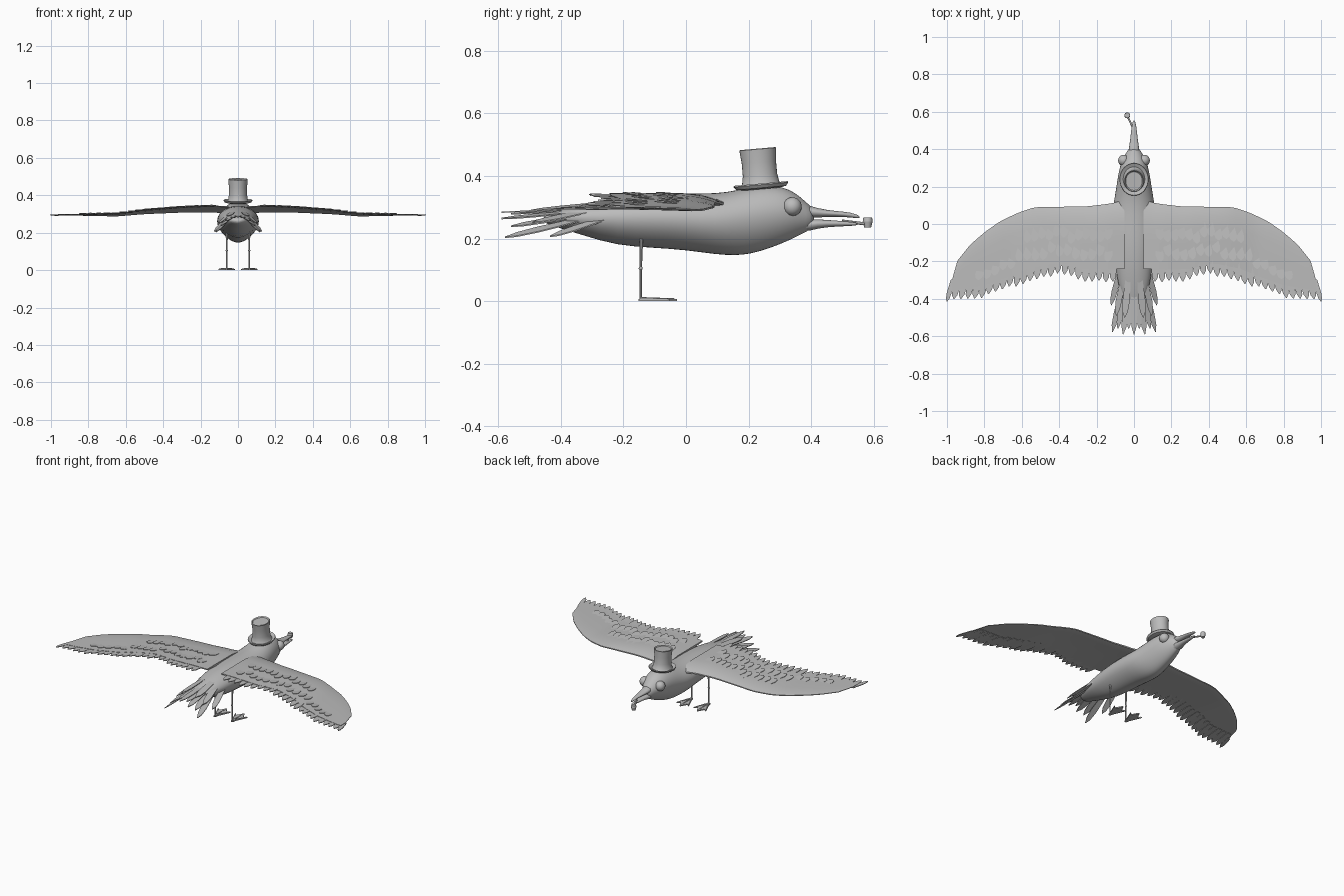
import bpy, bmesh, math, random
from mathutils import Vector, Matrix

if "Cube" in bpy.data.objects:
    bpy.data.objects.remove(bpy.data.objects["Cube"])

random.seed(4)
grey = bpy.data.materials.new("soft grey")
grey.diffuse_color = (0.5, 0.5, 0.5, 1)
grey.use_nodes = True
grey.node_tree.nodes["Principled BSDF"].inputs["Base Color"].default_value = grey.diffuse_color


def finish(name, bm, mirror=False, subsurf=0, angle=40):
    """Turn a bmesh into a named, smooth-shaded object."""
    bmesh.ops.recalc_face_normals(bm, faces=bm.faces)
    mesh = bpy.data.meshes.new(name)
    bm.to_mesh(mesh)
    bm.free()
    mesh.materials.append(grey)
    ob = bpy.data.objects.new(name, mesh)
    bpy.context.collection.objects.link(ob)
    bpy.ops.object.select_all(action='DESELECT')
    ob.select_set(True)
    bpy.context.view_layer.objects.active = ob
    bpy.ops.object.shade_smooth_by_angle(angle=math.radians(angle))
    if mirror:
        ob.modifiers.new("mirror", 'MIRROR').use_mirror_merge = False
    if subsurf:
        m = ob.modifiers.new("subsurf", 'SUBSURF')
        m.levels = m.render_levels = subsurf
    return ob


def interp(pts, x):
    """Piecewise linear lookup."""
    for (x0, y0), (x1, y1) in zip(pts, pts[1:]):
        if x <= x1:
            return y0 + (y1 - y0) * max(0, (x - x0) / (x1 - x0))
    return pts[-1][1]


def skin(bm, rings):
    """Bridge closed rings of points and cap both ends."""
    vs = [[bm.verts.new(p) for p in r] for r in rings]
    n = len(vs[0])
    for a, b in zip(vs, vs[1:]):
        for i in range(n):
            bm.faces.new((a[i], a[(i + 1) % n], b[(i + 1) % n], b[i]))
    bm.faces.new(vs[0])
    bm.faces.new(vs[-1])


def loft(name, sections, n=20, keel=0.0):
    """Sections are (y, bottom, top, half width)."""
    rings = []
    for y, zb, zt, w in sections:
        mid = zb + (zt - zb) * 0.55
        ring = []
        for i in range(n):
            a = 2 * math.pi * i / n
            c, s = math.cos(a), math.sin(a)
            if s < 0:
                c *= 1 - keel * s * s
            ring.append((w * c, y, mid + s * ((zt - mid) if s > 0 else (mid - zb))))
        rings.append(ring)
    bm = bmesh.new()
    skin(bm, rings)
    return finish(name, bm, subsurf=1, angle=80)


def plate(bm, pts, up):
    """Thin solid plate from a flat outline."""
    lo = [bm.verts.new(p) for p in pts]
    hi = [bm.verts.new(p + up) for p in pts]
    n = len(pts)
    bm.faces.new(lo[::-1])
    bm.faces.new(hi)
    for i in range(n):
        bm.faces.new((lo[i], lo[(i + 1) % n], hi[(i + 1) % n], hi[i]))


def feather(bm, base, tip, w, side=(1, 0, 0), thick=0.004):
    base, tip, side = Vector(base), Vector(tip), Vector(side).normalized()
    shape = [(0, -.7), (.6, -1), (.85, -.75), (1, -.1), (1, .1), (.85, .75), (.6, 1), (0, .7)]
    plate(bm, [base.lerp(tip, t) + side * w * k for t, k in shape], Vector((0, 0, thick)))


def tube(bm, a, b, r1, r2, n=10):
    a, b = Vector(a), Vector(b)
    rot = (b - a).to_track_quat('Z', 'Y').to_matrix().to_4x4()
    bmesh.ops.create_cone(bm, cap_ends=True, segments=n, radius1=r1, radius2=r2, depth=(b - a).length,
                          matrix=Matrix.Translation((a + b) / 2) @ rot)


# Body and head in one smooth shape
loft("body", [(-.46, .25, .275, .03), (-.40, .232, .295, .06), (-.33, .21, .312, .085),
              (-.22, .176, .335, .102), (-.10, .169, .345, .112), (0, .162, .345, .114),
              (.10, .147, .345, .113), (.16, .144, .355, .102), (.21, .150, .367, .094),
              (.26, .165, .372, .086), (.31, .184, .366, .076), (.35, .203, .348, .061),
              (.385, .222, .315, .04), (.41, .234, .296, .024)], keel=0.25)

# Open beak
loft("upper_beak", [(.375, .262, .315, .036), (.42, .267, .296, .025), (.48, .27, .288, .018),
                    (.53, .267, .284, .012), (.557, .263, .272, .004)], n=12)
loft("lower_beak", [(.37, .215, .265, .036), (.42, .233, .262, .023), (.48, .238, .258, .016),
                    (.53, .24, .253, .010), (.552, .243, .25, .005)], n=12)

# Eyes
bm = bmesh.new()
bmesh.ops.create_uvsphere(bm, u_segments=20, v_segments=12, radius=.03,
                          matrix=Matrix.Translation((.055, .34, .302)))
finish("eyes", bm, mirror=True)

# Top hat, turned as one profile and tipped back a little
bm = bmesh.new()
profile = [(.06, -.006), (.08, -.002), (.088, .008), (.086, .012), (.066, .004), (.060, .012), (.055, .04),
           (.055, .08), (.059, .122), (.056, .124), (.05, .118)]
skin(bm, [[(r * .88 * math.cos(a), r * math.sin(a), z) for a in
           [2 * math.pi * i / 32 for i in range(32)]] for r, z in profile])
bm.transform(Matrix.Translation((0, .24, .364)) @ Matrix.Rotation(math.radians(5), 4, 'X'))
finish("top_hat", bm)

# Pipe held in the beak
bm = bmesh.new()
tube(bm, (0, .50, .256), (-.036, .58, .246), .005, .005)
tube(bm, (-.036, .581, .235), (-.036, .581, .255), .011, .016, 14)
tube(bm, (-.036, .581, .255), (-.036, .581, .267), .016, .014, 14)
finish("pipe", bm)

# Wing outline and surface
LEAD = [(.05, .13), (.12, .11), (.25, .094), (.53, .09), (.62, .06), (.715, .015), (.80, -.045),
        (.875, -.11), (.955, -.21), (.98, -.33)]
TRAIL = [(.05, -.30), (.165, -.305), (.3, -.30), (.43, -.27), (.57, -.30), (.68, -.345),
         (.79, -.385), (.9, -.405), (1, -.415)]
RISE = [(.05, .343), (.15, .345), (.3, .338), (.5, .322), (.65, .304), (1, .298)]


def wing_top(x, t):
    return interp(RISE, x) - .03 * (1.02 - x) * max(0, 1 - 3 * t) ** 2


bm = bmesh.new()
rings = []
ts = [0, .06, .16, .33, .6, 1]
for i in range(31):
    x = .05 + .925 * i / 30
    y0, y1 = interp(LEAD, x), interp(TRAIL, x) + .06
    top = [(x, y0 + (y1 - y0) * t, wing_top(x, t)) for t in ts]
    deep = [.006, .018, .026, .026, .016, .004]
    low = [(p[0], p[1], p[2] - .003 - d * (1.02 - x)) for p, d in zip(top, deep)]
    rings.append(top + low[::-1])
skin(bm, rings)
finish("wings", bm, mirror=True)

# Flight feathers along the trailing edge
bm = bmesh.new()
for i in range(25):
    x = .11 + .86 * i / 24
    tip_y = interp(TRAIL, x + .03) + (random.uniform(-.008, .012) if i < 24 else 0)
    z = interp(RISE, x)
    base_y = min(tip_y + .15, interp(LEAD, x) - .015)
    feather(bm, (x, base_y, z - .008), (x + .03 * x / .97, tip_y, z - .004 - .002 * (i % 2)),
            .0195 if i < 24 else .013)
finish("flight_feathers", bm, mirror=True, angle=30)

# Short covert feathers lying on top of the wing
bm = bmesh.new()
for row, (depth, last) in enumerate([(.72, .82), (.48, .56)]):
    count = 17 - 5 * row
    for i in range(count):
        x = .13 + (last - .13) * i / (count - 1)
        y0, y1 = interp(LEAD, x), interp(TRAIL, x)
        t = depth + random.uniform(-.05, .05)
        z = interp(RISE, x)
        feather(bm, (x, y0 + (y1 - y0) * (t - .22), z - .006),
                (x + .012, y0 + (y1 - y0) * t, z + .002), .022, thick=.003)
finish("covert_feathers", bm, mirror=True, angle=30)

# Arched tail fan, with two drooping feathers on each flank
bm = bmesh.new()
for i in range(-4, 5):
    tip_y = -.59 + (.03 if i % 2 else 0) + (.012 if abs(i) == 4 else 0)
    feather(bm, (i * .014, -.32, .295 - .002 * i * i), (i * .029, tip_y, .282 - .005 * i * i),
            .018, (1, 0, -.12 * i))
for s in (-1, 1):
    feather(bm, (s * .075, -.24, .268), (s * .122, -.435, .205), .018, (1, 0, -.5 * s))
    feather(bm, (s * .06, -.29, .29), (s * .095, -.49, .25), .018, (1, 0, -.4 * s))
    feather(bm, (s * .03, -.28, .31), (s * .05, -.50, .287), .02, (1, 0, -.2 * s))
finish("tail_feathers", bm, angle=30)

# Thin legs with a small knuckle
bm = bmesh.new()
tube(bm, (.06, -.145, .004), (.06, -.145, .105), .004, .004, 8)
tube(bm, (.06, -.145, .10), (.06, -.143, .20), .004, .006, 8)
bmesh.ops.create_uvsphere(bm, u_segments=10, v_segments=6, radius=.0065,
                          matrix=Matrix.Translation((.06, -.145, .105)))
finish("legs", bm, mirror=True)

# Webbed three-toed feet
bm = bmesh.new()
foot = [(-.006, -.152), (.006, -.152), (.012, -.125), (.044, -.052), (.024, -.066), (.003, -.028),
        (-.003, -.028), (-.024, -.066), (-.044, -.052), (-.012, -.125)]
plate(bm, [Vector((.061 + x, y, 0)) for x, y in foot], Vector((0, 0, .007)))
for x, y in ((-.038, -.058), (0, -.036), (.038, -.058)):
    tube(bm, (.061, -.145, .008), (.061 + x, y, .006), .005, .003, 6)
finish("feet", bm, mirror=True, angle=30)
